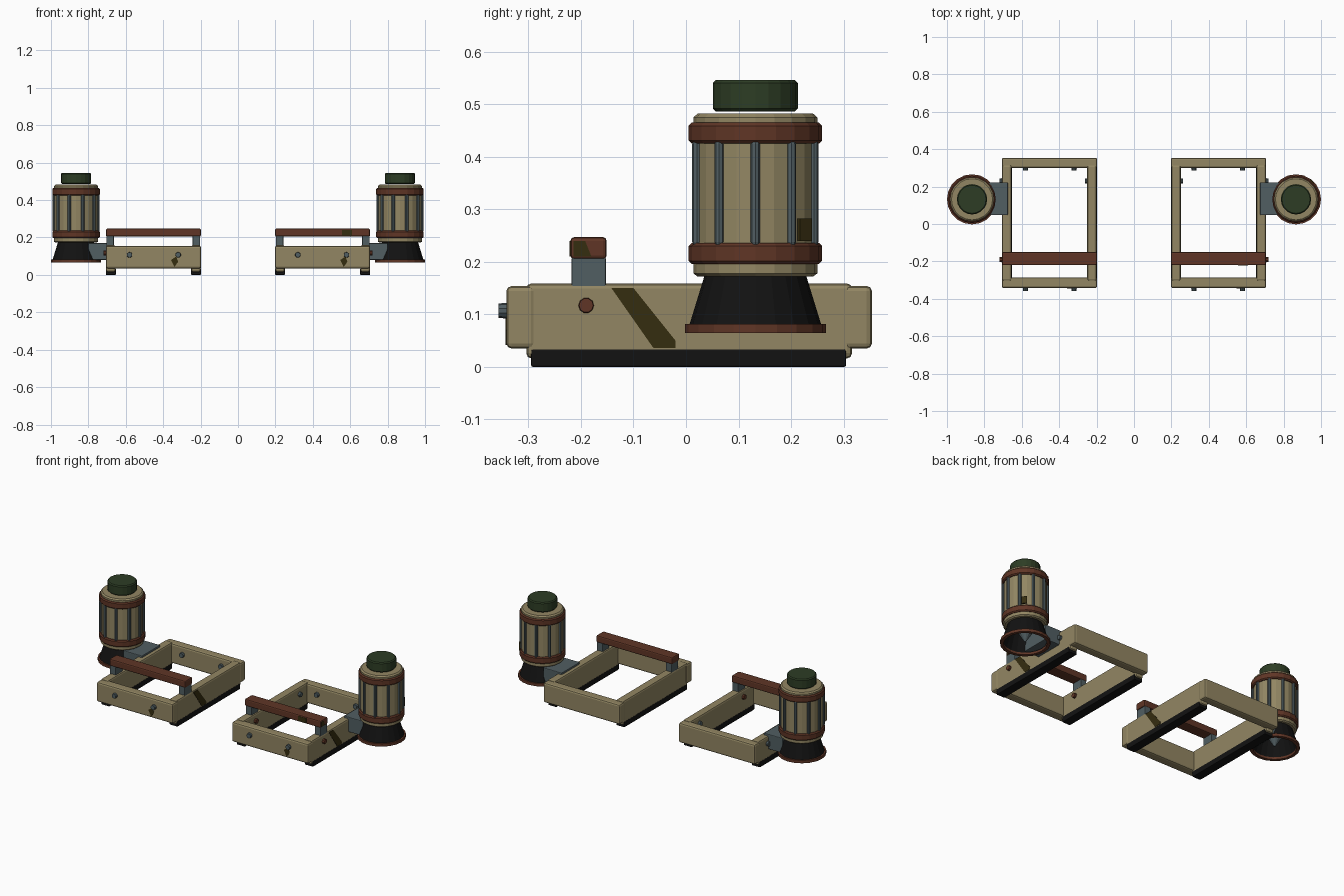
import bpy, bmesh, math
from mathutils import Matrix, Vector

if "Cube" in bpy.data.objects:
    bpy.data.objects.remove(bpy.data.objects["Cube"])


def material(name, rgb):
    m = bpy.data.materials.new(name)
    m.diffuse_color = (*rgb, 1)
    m.use_nodes = True
    m.node_tree.nodes["Principled BSDF"].inputs["Base Color"].default_value = m.diffuse_color
    return m


TAN = material("tan_paint", (0.29, 0.24, 0.125))
RUST = material("rust_brown", (0.115, 0.036, 0.019))
SLATE = material("slate_metal", (0.082, 0.112, 0.122))
GREEN = material("dark_green", (0.026, 0.046, 0.018))
BLACK = material("black_rubber", (0.006, 0.006, 0.006))
OLIVE = material("olive_grime", (0.036, 0.026, 0.005))


def finish(name, bm, mat, bevel=0):
    bmesh.ops.recalc_face_normals(bm, faces=bm.faces)
    me = bpy.data.meshes.new(name)
    bm.to_mesh(me)
    bm.free()
    me.materials.append(mat)
    ob = bpy.data.objects.new(name, me)
    bpy.context.collection.objects.link(ob)
    if bevel:
        mod = ob.modifiers.new("bevel", 'BEVEL')
        mod.width, mod.segments = bevel, 2
        mod.limit_method = 'ANGLE'
    return ob


def box(name, x, y, z, mat, bevel=0):
    bm = bmesh.new()
    bmesh.ops.create_cube(bm, size=1)
    lo, hi = Vector((min(x), y[0], z[0])), Vector((max(x), y[1], z[1]))
    for v in bm.verts:
        v.co = Vector([(lo[i] + hi[i]) / 2 + v.co[i] * (hi[i] - lo[i]) for i in range(3)])
    return finish(name, bm, mat, bevel)


def lathe(name, profile, cx, cy, mat, n=20, closed=False):
    """Spin (radius, z) points around a vertical axis."""
    bm = bmesh.new()
    rings = [[bm.verts.new((cx + r * math.cos(2 * math.pi * i / n),
                            cy + r * math.sin(2 * math.pi * i / n), z)) for i in range(n)]
             for r, z in profile]
    pairs = list(zip(rings, rings[1:]))
    if closed:
        pairs.append((rings[-1], rings[0]))
    else:
        bm.faces.new(rings[0])
        bm.faces.new(rings[-1])
    for a, b in pairs:
        for i in range(n):
            j = (i + 1) % n
            bm.faces.new((a[i], a[j], b[j], b[i]))
    return finish(name, bm, mat)


def band(name, r, z0, z1, cx, cy, mat, c=0.006):
    return lathe(name, [(r - c, z0), (r, z0 + c), (r, z1 - c), (r - c, z1)], cx, cy, mat)


def bolt(name, pos, axis, mat, r=0.016, depth=0.026):
    bm = bmesh.new()
    rot = Vector((0, 0, 1)).rotation_difference(Vector(axis)).to_matrix().to_4x4()
    bmesh.ops.create_cone(bm, cap_ends=True, segments=10, radius1=r, radius2=r * 0.85,
                          depth=depth, matrix=Matrix.Translation(pos) @ rot)
    return finish(name, bm, mat)


def stain(name, pts, depth):
    """Thin painted plate: polygon pushed out by a depth vector."""
    bm = bmesh.new()
    f = bm.faces.new([bm.verts.new(p) for p in pts])
    g = bmesh.ops.extrude_face_region(bm, geom=[f])
    bmesh.ops.translate(bm, vec=depth, verts=[v for v in g["geom"] if isinstance(v, bmesh.types.BMVert)])
    return finish(name, bm, OLIVE)


CY = 0.132
for side, s in (("right", 1), ("left", -1)):
    # Open rectangular frame with rubber skids
    box(f"{side}_front_beam", (s * 0.197, s * 0.707), (-0.342, -0.285), (0.035, 0.154), TAN, 0.01)
    box(f"{side}_back_beam", (s * 0.197, s * 0.707), (0.3, 0.354), (0.035, 0.154), TAN, 0.01)
    for part, x0, x1 in (("inner", 0.2, 0.25), ("outer", 0.655, 0.705)):
        box(f"{side}_{part}_beam", (s * x0, s * x1), (-0.304, 0.316), (0.016, 0.159), TAN, 0.01)
        box(f"{side}_{part}_skid", (s * (x0 - 0.002), s * (x1 + 0.002)), (-0.295, 0.305), (0, 0.034), BLACK, 0.004)
        bolt(f"{side}_{part}_rust_bolt", (s * x1, -0.19, 0.117), (s, 0, 0), RUST)
        bolt(f"{side}_{part}_slate_bolt", (s * x1, 0.23, 0.117), (s, 0, 0), SLATE)
    for i, x in enumerate((0.32, 0.58)):
        bolt(f"{side}_front_bolt_{i}", (s * x, -0.344, 0.107), (0, -1, 0), SLATE)
        bolt(f"{side}_back_bolt_{i}", (s * x, 0.298, 0.107), (0, -1, 0), SLATE)

    # Raised cross bar on two posts
    for part, x0, x1 in (("inner", 0.203, 0.242), ("outer", 0.664, 0.703)):
        box(f"{side}_{part}_post", (s * x0, s * x1), (-0.218, -0.152), (0.15, 0.208), SLATE, 0.003)
    box(f"{side}_cross_bar", (s * 0.198, s * 0.706), (-0.22, -0.151), (0.205, 0.247), RUST, 0.007)

    # Bracket and thruster
    cx = s * 0.866
    box(f"{side}_bracket", (s * 0.675, s * 0.8), (0.048, 0.222), (0.08, 0.17), SLATE, 0.004)
    lathe(f"{side}_thruster_body", [(0.11, 0.172), (0.118, 0.178), (0.118, 0.2), (0.116, 0.22), (0.116, 0.44),
                                    (0.118, 0.46), (0.118, 0.475), (0.11, 0.482)], cx, CY, TAN)
    band(f"{side}_lower_band", 0.127, 0.196, 0.236, cx, CY, RUST)
    band(f"{side}_upper_band", 0.127, 0.425, 0.465, cx, CY, RUST)
    band(f"{side}_top_cap", 0.081, 0.486, 0.546, cx, CY, GREEN)
    for i in range(10):
        a = math.tau * i / 10
        lathe(f"{side}_rod_{i}", [(0.007, 0.232), (0.009, 0.238), (0.009, 0.424), (0.007, 0.43)],
              cx + 0.117 * math.cos(a), CY + 0.117 * math.sin(a), SLATE, 8)
    lathe(f"{side}_nozzle", [(0.096, 0.176), (0.128, 0.072), (0.118, 0.072), (0.086, 0.17)],
          cx, CY, BLACK, closed=True)
    lathe(f"{side}_nozzle_lip", [(0.134, 0.082), (0.134, 0.065), (0.116, 0.065), (0.116, 0.082)],
          cx, CY, RUST, closed=True)
    lathe(f"{side}_nozzle_plug", [(0.055, 0.174), (0.05, 0.15), (0.004, 0.078)], cx, CY, SLATE, 12)

# Grime patches
for name, x in (("right_side_grime", 0.704), ("left_side_grime", -0.201)):
    stain(name, [(x, -0.142, 0.15), (x, -0.1, 0.15), (x, -0.02, 0.05), (x, -0.02, 0.036), (x, -0.062, 0.036)],
          (0.003, 0, 0))
for name, x in (("right_front_grime", 0.565), ("left_front_grime", -0.34)):
    stain(name, [(x - 0.018, -0.341, 0.08), (x + 0.01, -0.341, 0.098), (x + 0.02, -0.341, 0.07),
                 (x, -0.341, 0.042)], (0, -0.003, 0))
stain("cross_bar_grime", [(0.555, -0.219, 0.21), (0.61, -0.219, 0.21), (0.61, -0.219, 0.24), (0.555, -0.219, 0.24)],
      (0, -0.003, 0))
stain("cross_bar_end_grime", [(0.705, -0.214, 0.21), (0.705, -0.18, 0.21), (0.705, -0.192, 0.24), (0.705, -0.214, 0.24)],
      (0.002, 0, 0))
stain("thruster_grime", [(0.957, 0.212, 0.24), (0.957, 0.212, 0.282), (0.94, 0.235, 0.282), (0.94, 0.235, 0.24)],
      (0.006, 0.005, 0))
